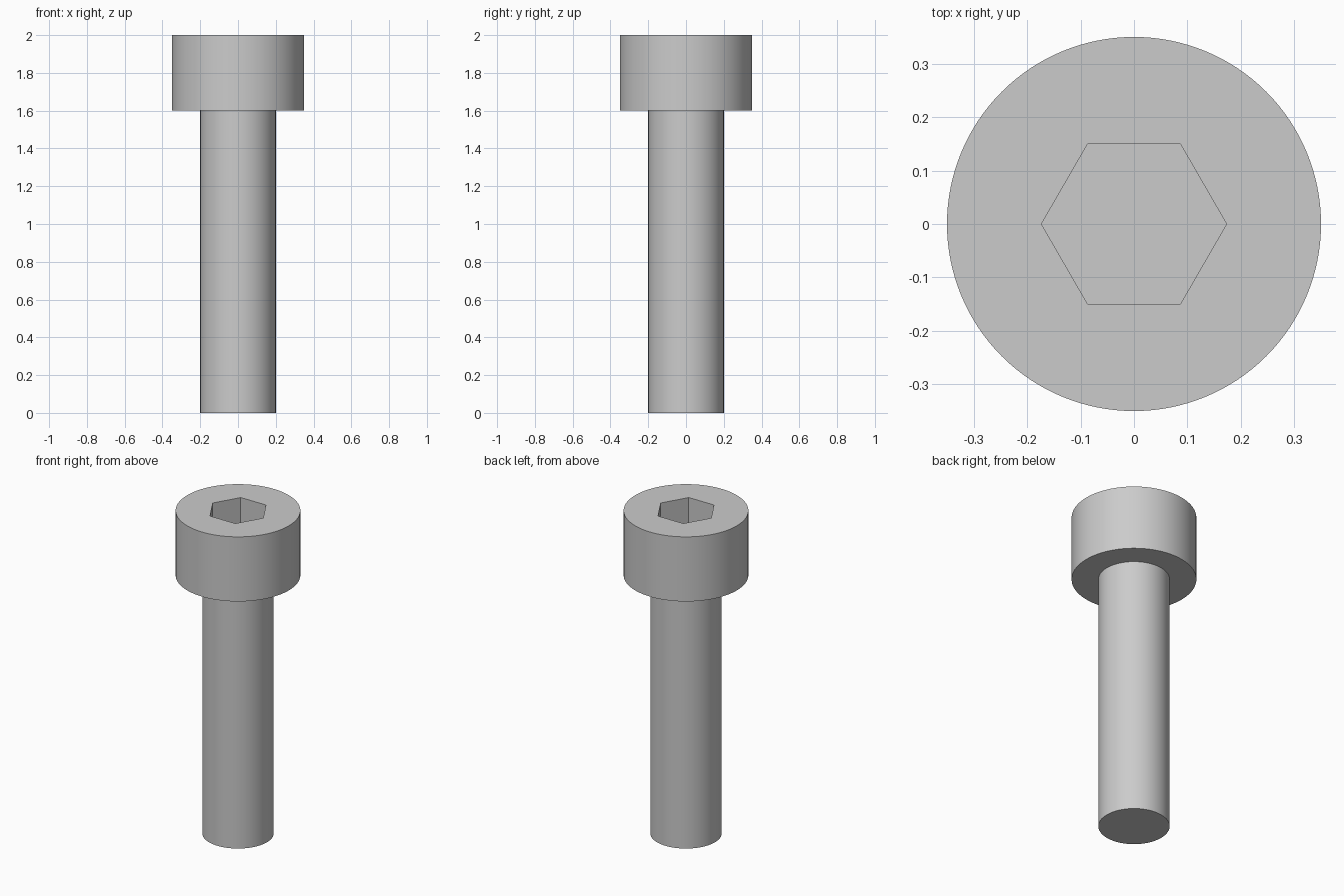
import bpy
import math

default = bpy.data.objects.get("Cube")
if default:
    bpy.data.objects.remove(default, do_unlink=True)

# Single plain steel colour
steel = bpy.data.materials.new("steel_grey")
steel.use_nodes = True
GREY = (0.6, 0.6, 0.6, 1)
steel.diffuse_color = GREY
steel.node_tree.nodes["Principled BSDF"].inputs["Base Color"].default_value = GREY


def prism(name, sides, radius, bottom, top, smooth=True):
    """Upright capped prism between two heights."""
    bpy.ops.mesh.primitive_cylinder_add(
        vertices=sides, radius=radius, depth=top - bottom,
        location=(0, 0, (bottom + top) / 2))
    obj = bpy.context.object
    obj.name = obj.data.name = name
    obj.data.materials.append(steel)
    if smooth:
        bpy.ops.object.shade_smooth_by_angle(angle=math.radians(30))
    return obj


# Shank and cylindrical head
shank = prism("shank", 128, 0.2, 0, 1.6)
head = prism("head", 128, 0.35, 1.6, 2)

# Hexagonal drive socket, corners on the x axis
socket = prism("socket_cutter", 6, 0.3 / math.sqrt(3), 1.8, 2.1, smooth=False)
socket.rotation_euler.z = math.radians(30)
socket.display_type = 'WIRE'
socket.hide_render = True

cut = head.modifiers.new("drive_socket", 'BOOLEAN')
cut.operation = 'DIFFERENCE'
cut.solver = 'EXACT'
cut.object = socket

# Apply the cut and remove the cutter
bpy.ops.object.select_all(action='DESELECT')
head.select_set(True)
bpy.context.view_layer.objects.active = head
bpy.ops.object.modifier_apply(modifier=cut.name)
bpy.data.objects.remove(socket, do_unlink=True)
